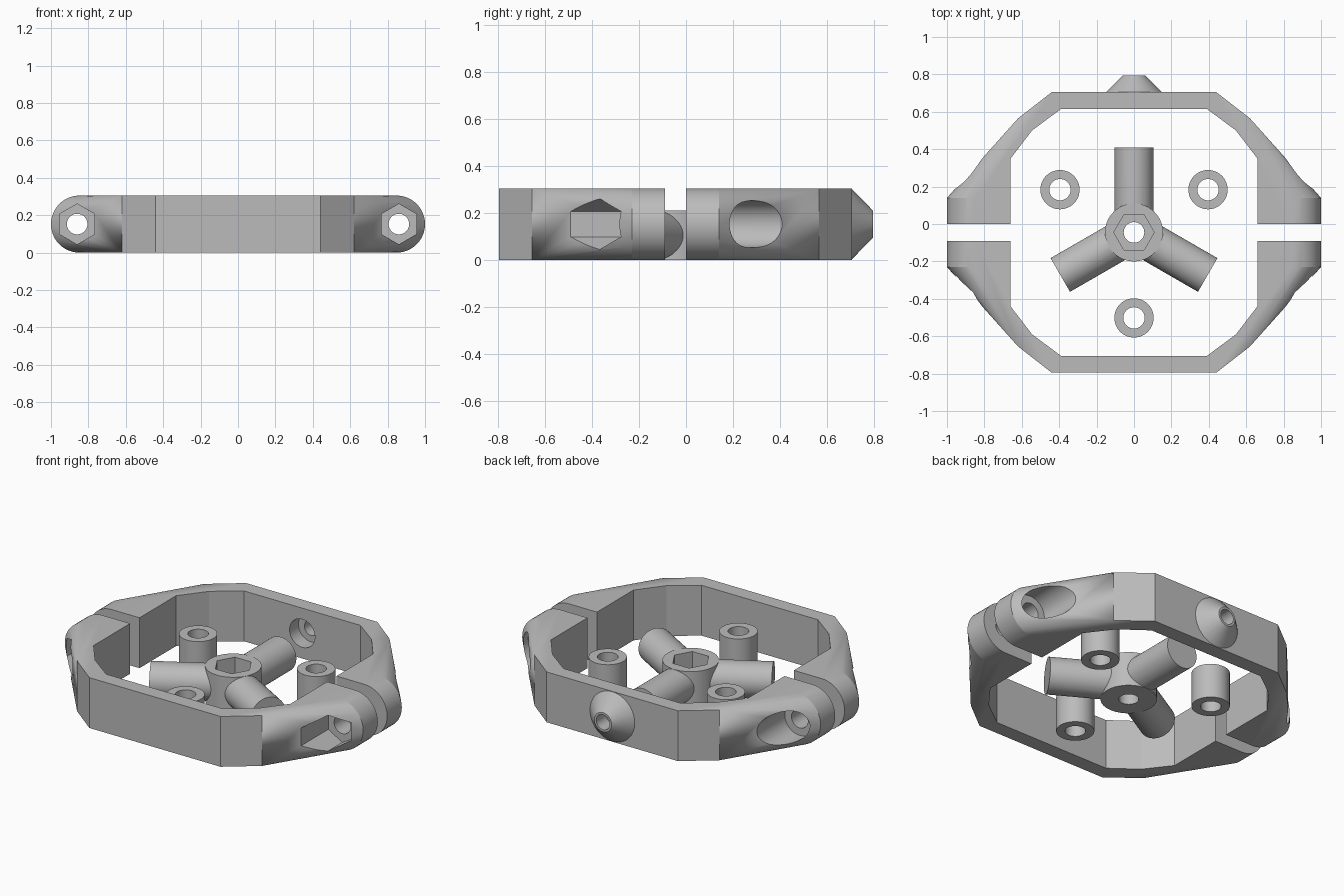
import bpy, bmesh, math
from mathutils import Vector

if "Cube" in bpy.data.objects:
    bpy.data.objects.remove(bpy.data.objects["Cube"])

grey = bpy.data.materials.new("plain_grey")
grey.use_nodes = True
colour = (0.5, 0.5, 0.5, 1)
grey.diffuse_color = colour
grey.node_tree.nodes["Principled BSDF"].inputs["Base Color"].default_value = colour

HEIGHT, MID = 0.305, 0.1525
GAP = 0.09           # space between the two clamp halves
EAR_X = 0.86
HUB = Vector((0, -0.045, 0))
LOW = 0.21           # height of the hub and standoffs


def hull(name, points):
    """Convex solid around the given points."""
    bm = bmesh.new()
    for p in points:
        bm.verts.new(p)
    out = bmesh.ops.convex_hull(bm, input=bm.verts)
    spare = {g for g in out["geom_interior"] + out["geom_unused"]
             if isinstance(g, bmesh.types.BMVert)}
    bmesh.ops.delete(bm, geom=list(spare), context="VERTS")
    bmesh.ops.dissolve_limit(bm, angle_limit=0.005, verts=bm.verts, edges=bm.edges)
    bmesh.ops.recalc_face_normals(bm, faces=bm.faces)
    mesh = bpy.data.meshes.new(name)
    bm.to_mesh(mesh)
    bm.free()
    mesh.materials.append(grey)
    obj = bpy.data.objects.new(name, mesh)
    bpy.context.collection.objects.link(obj)
    return obj


def disc(centre, axis, r, n=48, turn=0.0):
    """Circle of points around an axis."""
    centre, axis = Vector(centre), Vector(axis).normalized()
    u = Vector((1, 0, 0)) if abs(axis.z) > 0.9 else Vector((0, 0, 1))
    u = (u - axis * u.dot(axis)).normalized()
    v = axis.cross(u)
    angles = [turn + math.tau * i / n for i in range(n)]
    return [centre + r * (u * math.cos(a) + v * math.sin(a)) for a in angles]


def rod(name, a, b, r, n=48):
    axis = Vector(b) - Vector(a)
    return hull(name, disc(a, axis, r, n) + disc(b, axis, r, n))


def combine(target, other, operation="DIFFERENCE"):
    mod = target.modifiers.new("join", "BOOLEAN")
    mod.operation, mod.object, mod.solver = operation, other, "EXACT"
    bpy.context.view_layer.objects.active = target
    bpy.ops.object.modifier_apply(modifier=mod.name)
    bpy.data.objects.remove(other)


def finish(obj):
    bpy.ops.object.select_all(action="DESELECT")
    obj.select_set(True)
    bpy.context.view_layer.objects.active = obj
    bpy.ops.object.shade_smooth_by_angle(angle=math.radians(10))


def clamp_half(name, front):
    def place(y):
        return -GAP - y if front else y

    # outer body: faceted ring with rounded, tapered ears
    points = []
    for s in (-1, 1):
        for x, y in ((0.44, 0.705), (0.62, 0.565), (0.66, 0)):
            points += [(s * x, place(y), z) for z in (0, HEIGHT)]
        for y, r in ((0, MID), (0.14, MID), (0.24, 0.055)):
            points += disc((s * 0.8475, place(y), MID), (0, 1, 0), r)
    body = hull(name, points)

    # bump on the back half
    if not front:
        bump = []
        for y, r in ((0.66, 0.15), (0.705, 0.15), (0.795, 0.058)):
            bump += disc((0, y, MID), (0, 1, 0), r)
        combine(body, hull("bump", bump), "UNION")

    # inner opening
    opening = [(s * x, place(y), z) for s in (-1, 1) for z in (-0.1, 0.4)
               for x, y in ((0.39, 0.615), (0.545, 0.5), (0.66, 0.35), (0.66, -0.05))]
    combine(body, hull("opening_cutter", opening))

    # screw holes: hexagonal pockets in front, round ones behind
    for s in (-1, 1):
        def at(y):
            return (s * EAR_X, place(y), MID)
        combine(body, rod("screw_cutter", at(-0.05), at(0.9), 0.055))
        combine(body, rod("pocket_cutter", at(0.14), at(0.9),
                          0.108 if front else 0.1, 6 if front else 48))
    if not front:
        combine(body, rod("bump_hole_cutter", (0, 0.5, MID), (0, 0.9, MID), 0.045))
        combine(body, rod("bump_pocket_cutter", (0, 0.5, MID), (0, 0.7, MID), 0.085))
    finish(body)


clamp_half("front_clamp", True)
clamp_half("back_clamp", False)

# hub with three spokes
up = Vector((0, 0, 1))
hub = rod("hub", HUB, HUB + up * LOW, 0.155)
arms = [Vector((math.cos(a), math.sin(a), 0))
        for a in (math.radians(d) for d in (90, 210, 330))]
for arm in arms:
    start = HUB + up * 0.105
    combine(hub, rod("spoke", start, start + arm * 0.455, 0.104), "UNION")
combine(hub, rod("hub_hole_cutter", HUB - up, HUB + up, 0.055))
combine(hub, rod("hub_pocket_cutter", HUB + up * 0.11, HUB + up, 0.108, 6))
finish(hub)

# standoff tubes between the spokes
for i, arm in enumerate(arms):
    base = HUB - arm * 0.457
    tube = rod("standoff_%d" % (i + 1), base, base + up * LOW, 0.105)
    combine(tube, rod("tube_cutter", base - up, base + up, 0.057))
    finish(tube)
